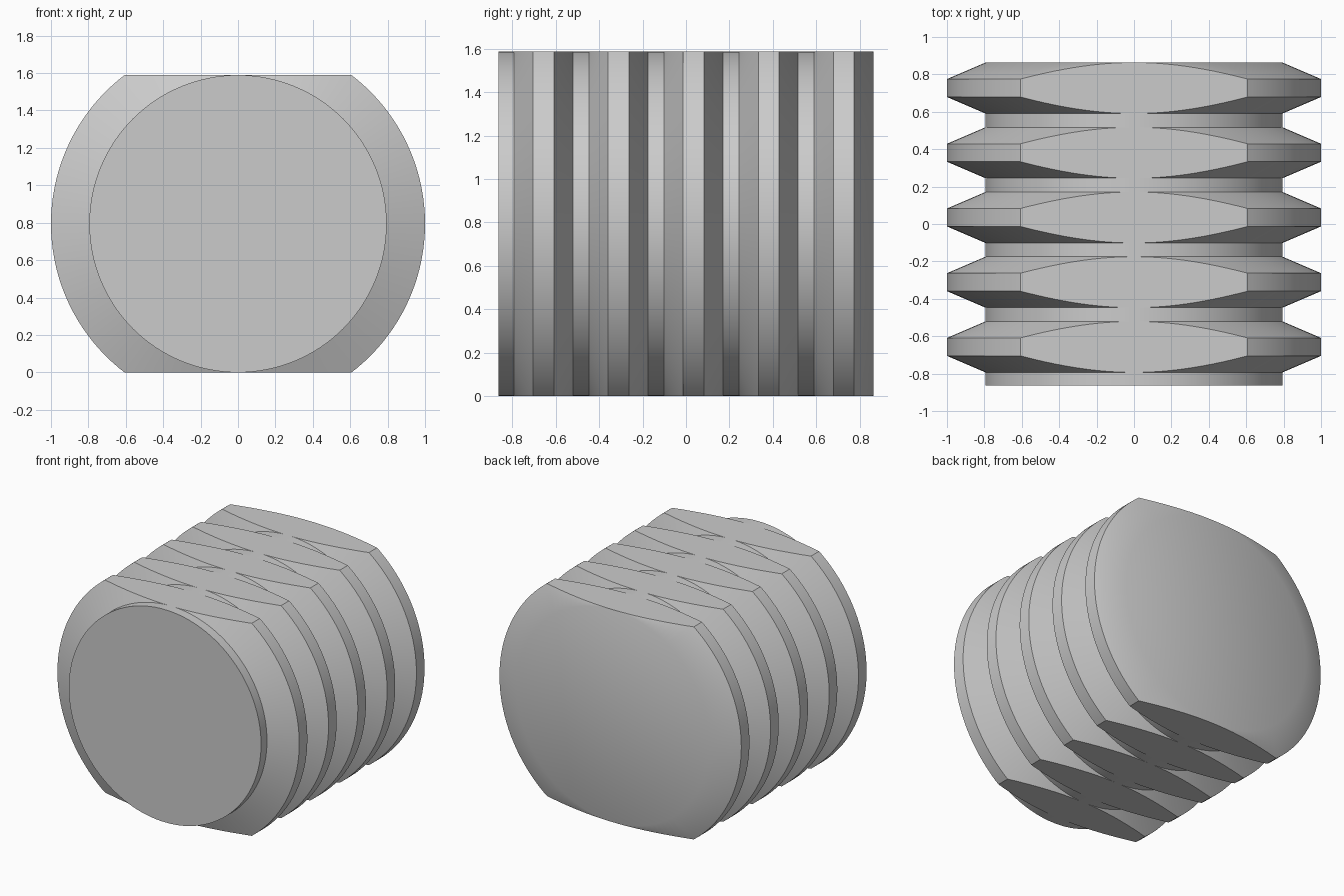
import bpy, bmesh, math
from mathutils import Vector

cube = bpy.data.objects.get("Cube")
if cube:
    bpy.data.objects.remove(cube, do_unlink=True)

CORE, RIM = 0.795, 1.0      # groove and rib radii
HALF = 0.7943               # half height between the two flats
SEGMENTS, RIBS, PITCH = 128, 5, 0.346
FRONT, FIRST = -0.863, -0.793

mat = bpy.data.materials.new("plain grey")
mat.use_nodes = True
grey = (0.6, 0.6, 0.6, 1)
mat.diffuse_color = grey
mat.node_tree.nodes["Principled BSDF"].inputs["Base Color"].default_value = grey

# Profile along the axis: short neck, then evenly spaced bevelled ribs
profile = [(CORE, FRONT)]
for i in range(RIBS):
    y = FIRST + i * PITCH
    profile += [(CORE, y), (RIM, y + 0.088), (RIM, y + 0.184), (CORE, y + 0.272)]
profile[-1] = (CORE, -FRONT)

# Turned body
bm = bmesh.new()
rings = []
for r, y in profile:
    rings.append([bm.verts.new((r * math.sin(a), y, r * math.cos(a)))
                  for a in (math.tau * k / SEGMENTS for k in range(SEGMENTS))])
for a, b in zip(rings, rings[1:]):
    for k in range(SEGMENTS):
        n = (k + 1) % SEGMENTS
        bm.faces.new((a[k], a[n], b[n], b[k]))
bm.faces.new(rings[0])
bm.faces.new(rings[-1])

# Flats milled on the top and bottom
for side in (1, -1):
    cut = bmesh.ops.bisect_plane(
        bm, geom=bm.verts[:] + bm.edges[:] + bm.faces[:], dist=1e-6,
        plane_co=Vector((0, 0, side * HALF)), plane_no=Vector((0, 0, side)),
        clear_outer=True)
    edges = [e for e in cut["geom_cut"]
             if isinstance(e, bmesh.types.BMEdge) and e.is_boundary]
    bmesh.ops.edgeloop_fill(bm, edges=edges)
bmesh.ops.recalc_face_normals(bm, faces=bm.faces[:])

# Smooth round surfaces, crisp rib and flat edges
for f in bm.faces:
    f.smooth = True
for e in bm.edges:
    on_flat = any(abs(f.normal.z) > 0.9999 for f in e.link_faces)
    e.smooth = not on_flat and e.calc_face_angle(0) < math.radians(30)

bmesh.ops.translate(bm, verts=bm.verts[:], vec=(0, 0, HALF))
mesh = bpy.data.meshes.new("ribbed_body")
bm.to_mesh(mesh)
bm.free()
mesh.materials.append(mat)
body = bpy.data.objects.new("ribbed_body", mesh)
bpy.context.collection.objects.link(body)
